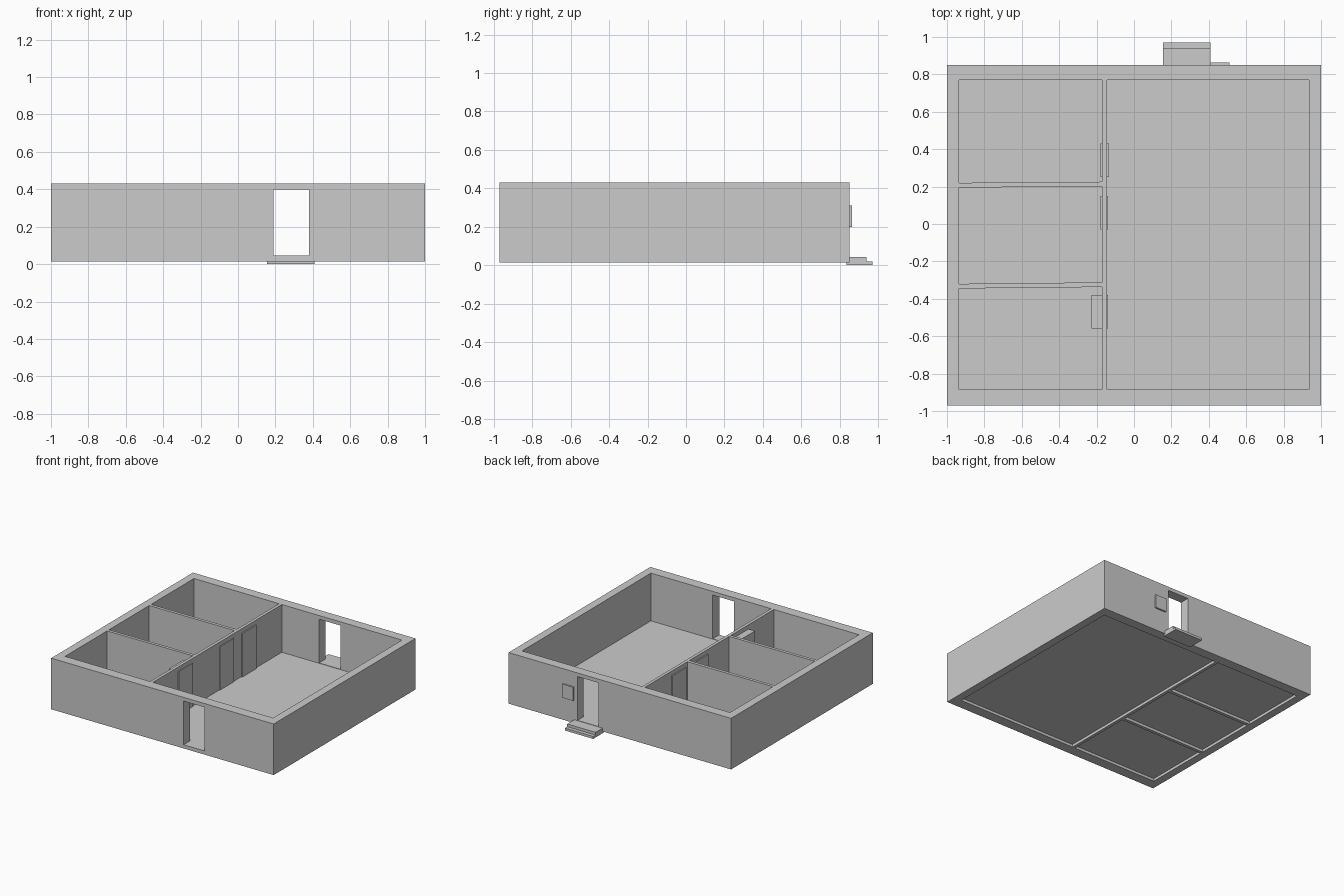
import bpy, bmesh

if "Cube" in bpy.data.objects:
    bpy.data.objects.remove(bpy.data.objects["Cube"])

BASE, TOP, FLOOR = 0.015, 0.43, 0.042


def prism(name, outline, z0, z1):
    """Extrude a flat (x, y) outline from z0 up to z1."""
    bm = bmesh.new()
    face = bm.faces.new([bm.verts.new((x, y, z0)) for x, y in outline])
    ext = bmesh.ops.extrude_face_region(bm, geom=[face])["geom"]
    bmesh.ops.translate(bm, vec=(0, 0, z1 - z0),
                        verts=[g for g in ext if isinstance(g, bmesh.types.BMVert)])
    bmesh.ops.recalc_face_normals(bm, faces=bm.faces)
    mesh = bpy.data.meshes.new(name)
    bm.to_mesh(mesh)
    bm.free()
    obj = bpy.data.objects.new(name, mesh)
    bpy.context.collection.objects.link(obj)
    return obj


def box(name, x0, x1, y0, y1, z0, z1):
    return prism(name, [(x0, y0), (x1, y0), (x1, y1), (x0, y1)], z0, z1)


# Outer walls: front, right and back in one C shape, left wall separate
walls = prism("outer_walls", [
    (-0.935, -0.97), (1, -0.97), (1, 0.85), (-0.935, 0.85),
    (-0.935, 0.77), (0.935, 0.77), (0.935, -0.885), (-0.935, -0.885)], BASE, TOP)
box("left_wall", -1, -0.935, -0.97, 0.85, BASE, TOP)

# Front and back doorways cut with one long box
cutter = box("doorway_cutter", 0.19, 0.38, -1.1, 1.1, 0.045, 0.40)
cutter.hide_render = True
cutter.hide_viewport = True
cutter.display_type = 'WIRE'
cut = walls.modifiers.new("doorways", 'BOOLEAN')
cut.operation = 'DIFFERENCE'
cut.solver = 'EXACT'
cut.object = cutter
bpy.context.view_layer.objects.active = walls
bpy.ops.object.modifier_apply(modifier=cut.name)
bpy.data.objects.remove(cutter)

# Floor, raised above the wall footing
box("floor", -0.935, 0.935, -0.885, 0.77, FLOOR - 0.005, FLOOR)

# Inner partitions
box("long_partition", -0.17, -0.145, -0.885, 0.77, BASE, TOP)
prism("back_partition", [(-0.935, 0.195), (-0.17, 0.2), (-0.17, 0.226), (-0.935, 0.22)], BASE, TOP)
prism("front_partition", [(-0.935, -0.345), (-0.17, -0.337), (-0.17, -0.312), (-0.935, -0.32)], BASE, TOP)

# Inner doors: left face x, right face x, y range
for name, x0, x1, y0, y1 in [
        ("back_room_door", -0.18, -0.135, 0.25, 0.43),
        ("middle_room_door", -0.18, -0.139, -0.03, 0.15),
        ("front_room_door", -0.228, -0.139, -0.56, -0.38)]:
    box(name, x0, x1, y0, y1, FLOOR, 0.395)

# Entrance steps and wall plate at the back
box("lower_step", 0.155, 0.41, 0.835, 0.97, 0.0, 0.02)
box("upper_step", 0.155, 0.41, 0.85, 0.94, 0.02, 0.042)
box("wall_plate", 0.41, 0.51, 0.85, 0.863, 0.2, 0.31)
